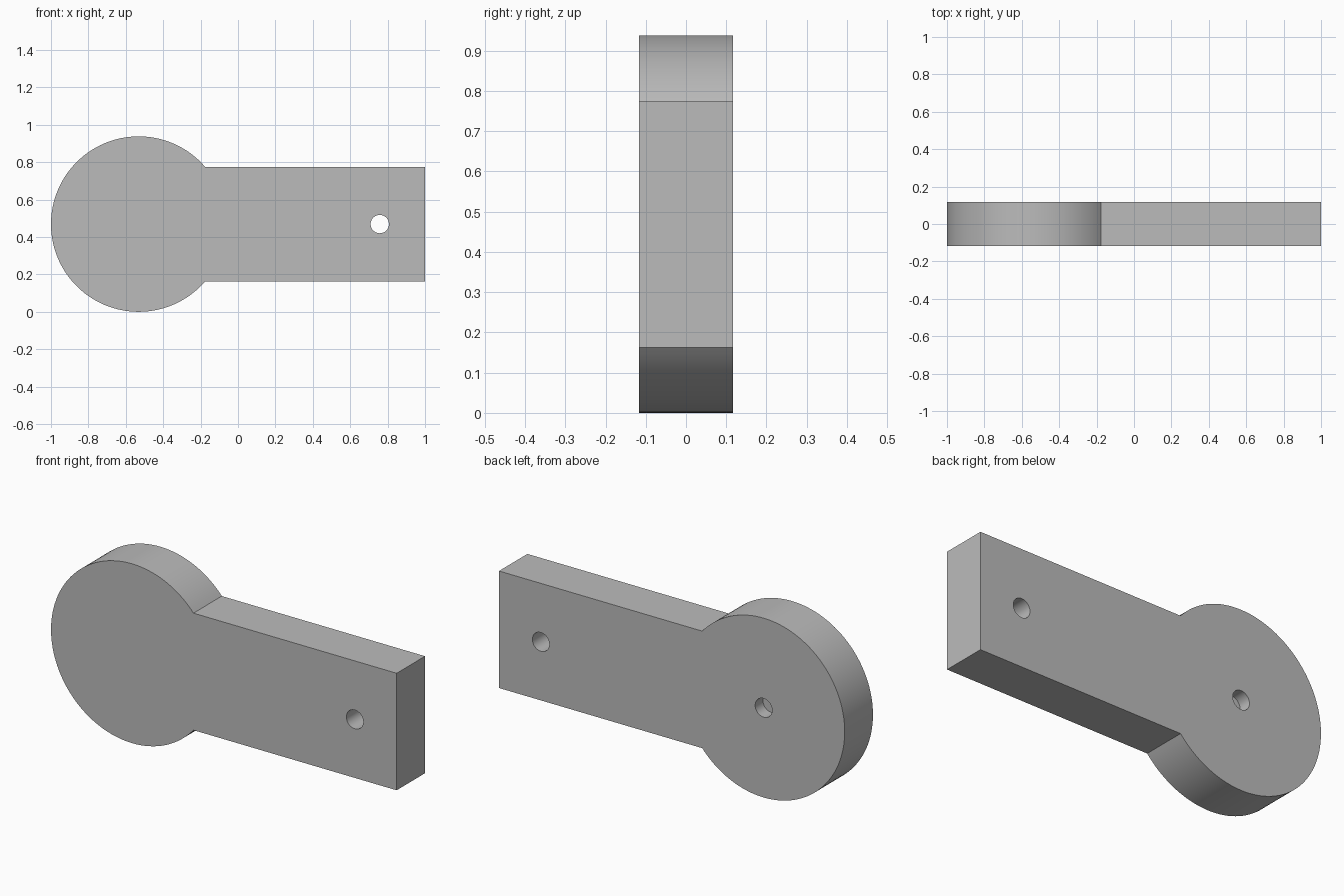
import bpy, bmesh, math

cube = bpy.data.objects.get("Cube")
if cube:
    bpy.data.objects.remove(cube, do_unlink=True)

R = 0.469            # disc radius, also the height of the centre line
CX = R - 1.0         # disc centre
HALF_BAR = 0.306     # half height of the bar
HALF_DEPTH = 0.117
HOLE_R = 0.049

grey = bpy.data.materials.new("plain grey")
grey.use_nodes = True
colour = (0.5, 0.5, 0.5, 1)
grey.diffuse_color = colour
grey.node_tree.nodes["Principled BSDF"].inputs["Base Color"].default_value = colour


def prism(name, outline, y0, y1):
    """Extrude an x-z outline from y0 to y1."""
    bm = bmesh.new()
    face = bm.faces.new([bm.verts.new((x, y0, z)) for x, z in outline])
    grown = bmesh.ops.extrude_face_region(bm, geom=[face])["geom"]
    verts = [v for v in grown if isinstance(v, bmesh.types.BMVert)]
    bmesh.ops.translate(bm, verts=verts, vec=(0, y1 - y0, 0))
    bmesh.ops.recalc_face_normals(bm, faces=bm.faces)
    mesh = bpy.data.meshes.new(name)
    bm.to_mesh(mesh)
    bm.free()
    mesh.materials.append(grey)
    obj = bpy.data.objects.new(name, mesh)
    bpy.context.collection.objects.link(obj)
    return obj


def arc(cx, cz, r, start, end, steps):
    angles = [start + (end - start) * i / steps for i in range(steps + 1)]
    return [(cx + r * math.cos(a), cz + r * math.sin(a)) for a in angles]


# Round head joined to a straight bar
a = math.asin(HALF_BAR / R)
outline = arc(CX, R, R, a, 2 * math.pi - a, 96)
outline += [(1, R - HALF_BAR), (1, R + HALF_BAR)]
body = prism("lever_plate", outline, -HALF_DEPTH, HALF_DEPTH)

# Through hole near the bar end, blind hole in the back of the head
holes = [("through_hole_cutter", 0.758, -0.2), ("blind_hole_cutter", CX, HALF_DEPTH - 0.065)]
for name, x, y0 in holes:
    cutter = prism(name, arc(x, R, HOLE_R, 0, 2 * math.pi, 48)[:-1], y0, 0.2)
    cutter.hide_render = True
    cutter.hide_viewport = True
    cutter.display_type = 'WIRE'
    cut = body.modifiers.new(name, 'BOOLEAN')
    cut.operation = 'DIFFERENCE'
    cut.solver = 'EXACT'
    cut.object = cutter

# Bake the cuts, then smooth the round walls and keep the rims sharp
bpy.context.view_layer.objects.active = body
body.select_set(True)
for name, x, y0 in holes:
    bpy.ops.object.modifier_apply(modifier=name)
    bpy.data.objects.remove(bpy.data.objects[name], do_unlink=True)
bpy.ops.object.shade_smooth_by_angle(angle=math.radians(30))
